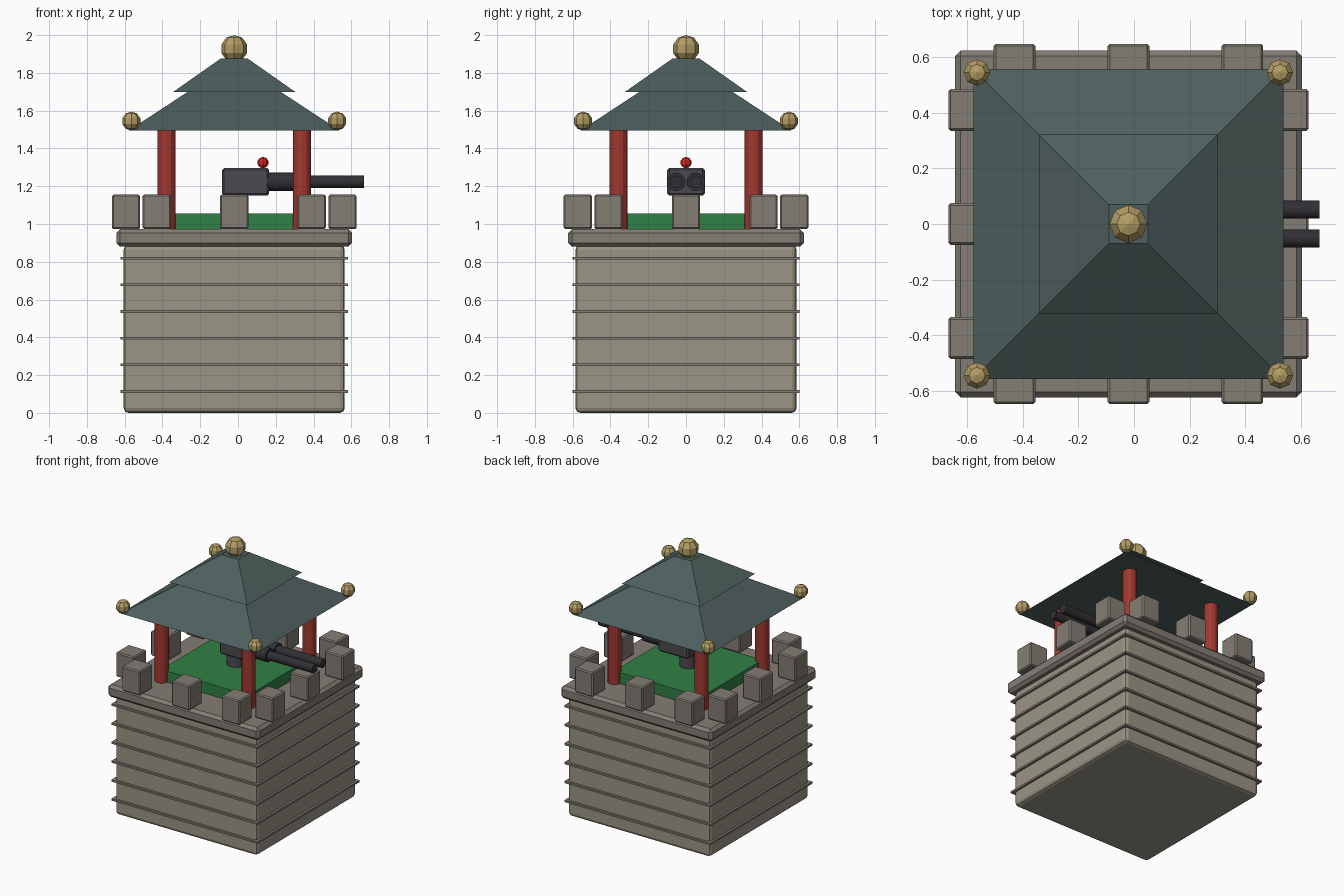
import bpy, math
from math import radians

if "Cube" in bpy.data.objects:
    bpy.data.objects.remove(bpy.data.objects["Cube"])

CX = -0.02  # tower axis; the barrels push the overall bounds to +x


def material(name, rgb):
    m = bpy.data.materials.new(name)
    m.diffuse_color = (*rgb, 1)
    m.use_nodes = True
    m.node_tree.nodes["Principled BSDF"].inputs["Base Color"].default_value = m.diffuse_color
    return m


STONE = material("pale_stone", (0.33, 0.30, 0.24))
TRIM = material("trim_stone", (0.23, 0.205, 0.175))
ROOF = material("slate_green", (0.075, 0.115, 0.11))
GOLD = material("brass", (0.45, 0.34, 0.13))
RED = material("red_paint", (0.36, 0.04, 0.03))
GREEN = material("green_deck", (0.03, 0.22, 0.06))
METAL = material("gun_metal", (0.07, 0.07, 0.08))
BARREL = material("dark_metal", (0.03, 0.03, 0.035))
LAMP = material("red_lamp", (0.7, 0.02, 0.02))


def finish(name, mat):
    ob = bpy.context.object
    ob.name = name
    ob.data.materials.append(mat)
    return ob


def box(name, mat, x, y, z0, z1, sx, sy, bevel=0.0, segments=1):
    bpy.ops.mesh.primitive_cube_add(size=1, location=(x, y, (z0 + z1) / 2))
    ob = finish(name, mat)
    ob.scale = (sx, sy, z1 - z0)
    bpy.ops.object.transform_apply(location=False, rotation=False, scale=True)
    if bevel:
        mod = ob.modifiers.new("bevel", "BEVEL")
        mod.width = bevel
        mod.segments = segments
    return ob


def ball(name, mat, x, y, z, r, segments=8, rings=5):
    bpy.ops.mesh.primitive_uv_sphere_add(segments=segments, ring_count=rings, radius=r, location=(x, y, z))
    return finish(name, mat)


def post(name, mat, x, y, z0, z1, r, sides=12):
    bpy.ops.mesh.primitive_cylinder_add(vertices=sides, radius=r, depth=z1 - z0, location=(x, y, (z0 + z1) / 2))
    return finish(name, mat)


def tube_x(name, mat, x0, x1, y, z, r, sides=16):
    bpy.ops.mesh.primitive_cylinder_add(vertices=sides, radius=r, depth=x1 - x0,
                                        location=((x0 + x1) / 2, y, z), rotation=(0, radians(90), 0))
    finish(name, mat)
    bpy.ops.object.shade_smooth_by_angle(angle=radians(40))


def hip_roof(name, half0, half1, z0, z1):
    s = math.sqrt(2)
    bpy.ops.mesh.primitive_cone_add(vertices=4, radius1=half0 * s, radius2=half1 * s, depth=z1 - z0,
                                    location=(CX, 0, (z0 + z1) / 2), rotation=(0, 0, radians(45)))
    return finish(name, ROOF)


# Stone base with thin course bands
box("tower_body", STONE, CX, 0, 0, 0.89, 1.17, 1.17, 0.025, 2)
for i in range(6):
    z = 0.113 + i * 0.1413
    box(f"stone_band_{i}", TRIM, CX, 0, z - 0.007, z + 0.007, 1.203, 1.203)
box("top_ledge", TRIM, CX, 0, 0.88, 0.973, 1.248, 1.248, 0.02)

# Battlements, three per side
for s in (-1, 1):
    for t in (-0.41, 0, 0.41):
        box("battlement_x", TRIM, CX + s * 0.573, t, 0.973, 1.155, 0.15, 0.15, 0.008)
        box("battlement_y", TRIM, CX + t, s * 0.573, 0.973, 1.155, 0.15, 0.15, 0.008)

# Green deck and pavilion posts
box("deck", GREEN, CX, 0, 0.965, 1.055, 0.72, 0.72)
for sx in (-1, 1):
    for sy in (-1, 1):
        post("roof_post", RED, CX + sx * 0.358, sy * 0.358, 0.97, 1.505, 0.048)
        ball("corner_finial", GOLD, CX + sx * 0.545, sy * 0.545, 1.545, 0.05)

# Two-tier roof and finial
hip_roof("lower_roof", 0.558, 0.223, 1.495, 1.715)
hip_roof("upper_roof", 0.322, 0.07, 1.70, 1.877)
ball("top_finial", GOLD, CX, 0, 1.928, 0.072)

# Twin-barrel turret
post("turret_pedestal", METAL, CX, 0, 1.05, 1.16, 0.06)
box("turret_body", METAL, 0.04, 0, 1.15, 1.297, 0.25, 0.2, 0.012)
for s in (-1, 1):
    tube_x("barrel_sleeve", BARREL, 0.15, 0.295, s * 0.052, 1.223, 0.049)
    tube_x("barrel", BARREL, 0.28, 0.668, s * 0.052, 1.223, 0.033)
ball("turret_lamp", LAMP, 0.132, 0, 1.325, 0.03)
